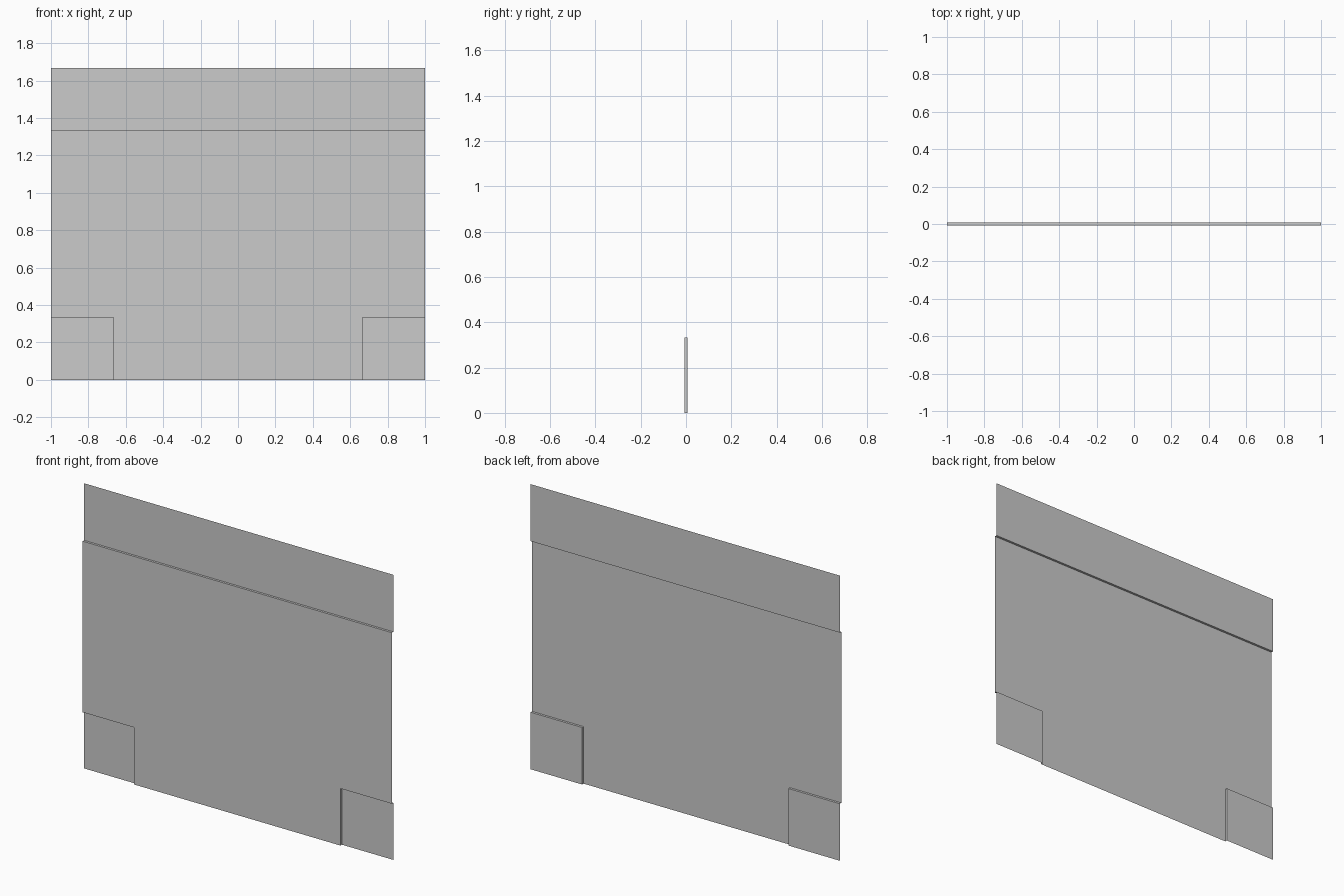
import bpy, bmesh

if "Cube" in bpy.data.objects:
    bpy.data.objects.remove(bpy.data.objects["Cube"])

T = 0.0067          # half the step depth
W, N = 1.0, 2 / 3   # outer half width, half width between the corner notches
Z1, Z2, Z3 = 1 / 3, 4 / 3, 5 / 3


def sheet(name, quads):
    """Make one thin open sheet from a few four-cornered faces."""
    bm = bmesh.new()
    for q in quads:
        bm.faces.new([bm.verts.new(p) for p in q])
    bmesh.ops.remove_doubles(bm, verts=bm.verts, dist=1e-5)
    me = bpy.data.meshes.new(name)
    bm.to_mesh(me)
    bm.free()
    ob = bpy.data.objects.new(name, me)
    bpy.context.collection.objects.link(ob)
    return ob


def upright(x0, x1, z0, z1, y):
    return [(x0, y, z0), (x1, y, z0), (x1, y, z1), (x0, y, z1)]


def ledge(x0, x1, z):
    return [(x0, -T, z), (x1, -T, z), (x1, T, z), (x0, T, z)]


# Main panel, forward, cut away at both lower corners
sheet("main_panel", [
    upright(-W, -N, Z1, Z2, -T),
    upright(-N, N, Z1, Z2, -T),
    upright(N, W, Z1, Z2, -T),
    upright(-N, N, 0, Z1, -T),
])

# Top strip, set back, with the ledge joining it to the panel
sheet("top_strip", [upright(-W, W, Z2, Z3, T), ledge(-W, W, Z2)])

# Lower corner panels, set back, with their top ledge and inner side
for side, s in (("left", -1), ("right", 1)):
    a, b = sorted((s * N, s * W))
    x = s * N
    wall = [(x, -T, 0), (x, T, 0), (x, T, Z1), (x, -T, Z1)]
    if s < 0:
        wall.reverse()
    sheet(side + "_corner", [upright(a, b, 0, Z1, T),
                             ledge(a, b, Z1)[::-1], wall])
